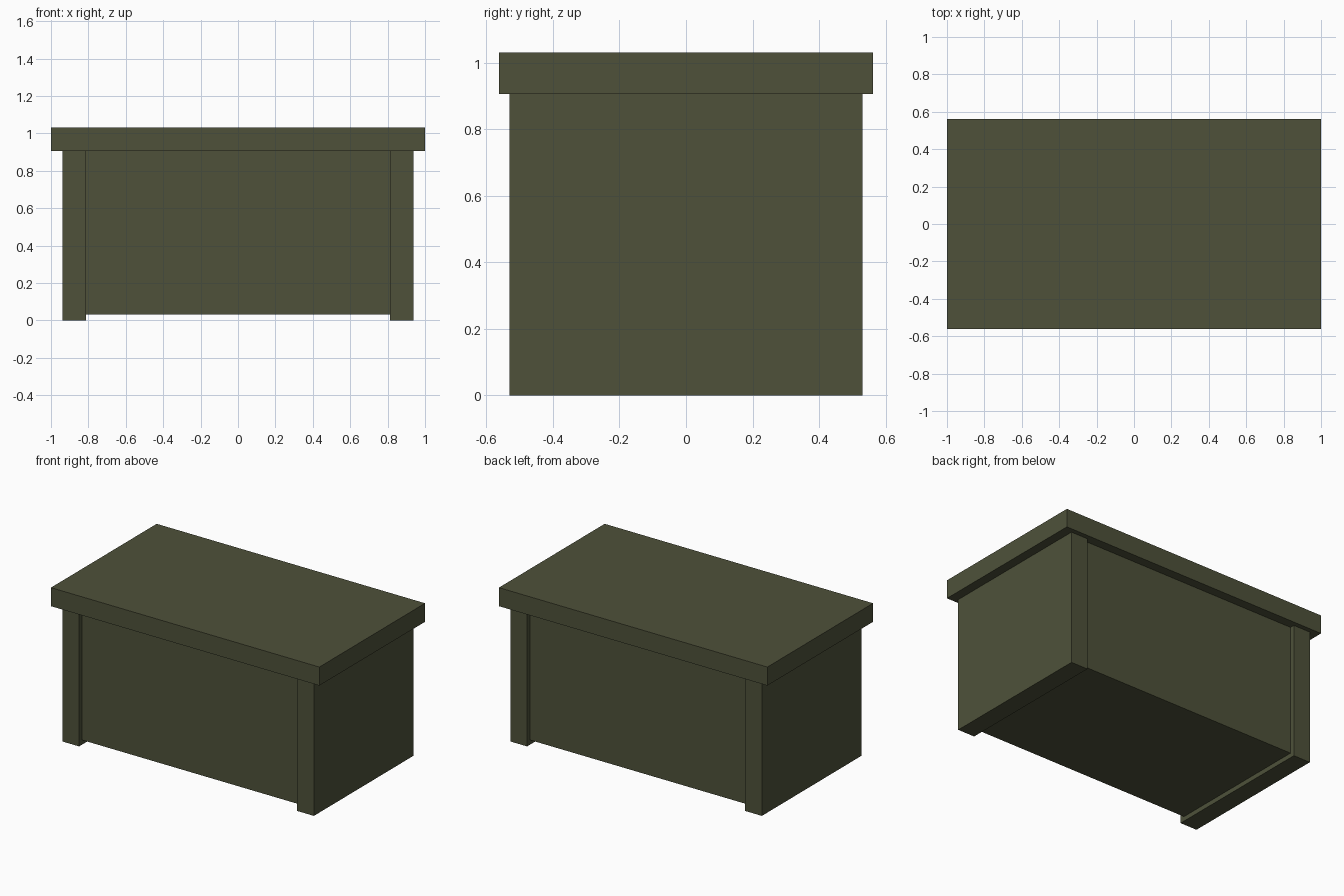
import bpy

cube = bpy.data.objects.get("Cube")
if cube:
    bpy.data.objects.remove(cube, do_unlink=True)

U = 1 / 32  # design unit

olive = bpy.data.materials.new("dark_olive")
olive.use_nodes = True
colour = (0.077, 0.083, 0.042, 1)
olive.diffuse_color = colour
olive.node_tree.nodes["Principled BSDF"].inputs["Base Color"].default_value = colour


def box(name, x, y, z):
    """Box from (min, max) ranges given in design units."""
    ranges = (x, y, z)
    bpy.ops.mesh.primitive_cube_add(size=1, location=[(a + b) / 2 * U for a, b in ranges])
    obj = bpy.context.object
    obj.name = name
    obj.scale = [(b - a) * U for a, b in ranges]
    bpy.ops.object.transform_apply(location=False, rotation=False, scale=True)
    obj.data.materials.append(olive)
    return obj


# Overhanging top slab
box("table_top", (-32, 32), (-18, 18), (29, 33))

# Full-depth side supports
for name, side in (("left_side", 1), ("right_side", -1)):
    box(name, sorted((26 * side, 30 * side)), (-17, 17), (0, 29))

# Body recessed between the sides and raised off the floor
box("body", (-26, 26), (-16, 16), (1, 29))
